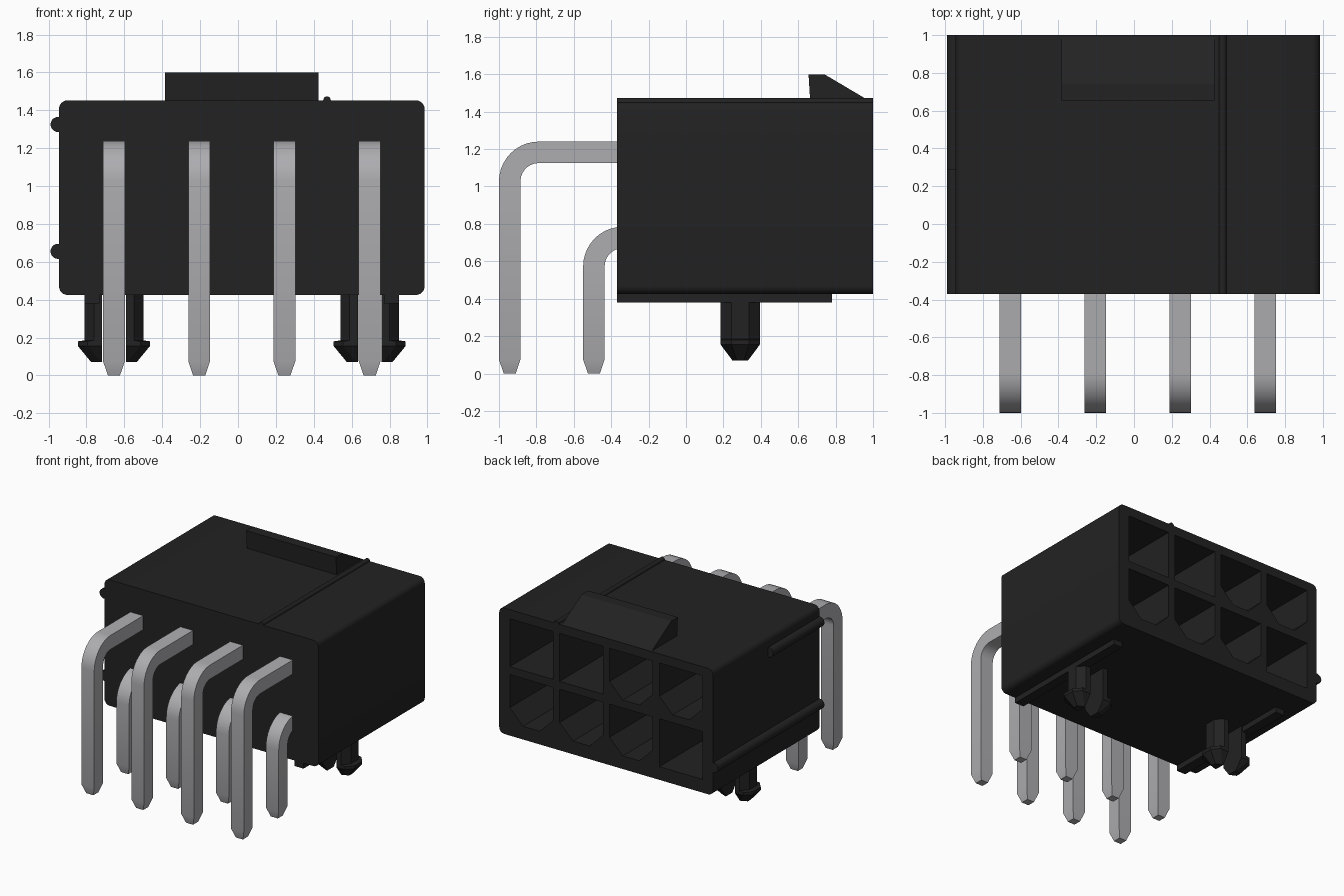
import bpy, bmesh, math

if "Cube" in bpy.data.objects:
    bpy.data.objects.remove(bpy.data.objects["Cube"])


def material(name, rgb):
    m = bpy.data.materials.new(name)
    m.diffuse_color = (*rgb, 1)
    m.use_nodes = True
    m.node_tree.nodes["Principled BSDF"].inputs["Base Color"].default_value = m.diffuse_color
    return m


BLACK = material("black_plastic", (0.016, 0.016, 0.016))
METAL = material("tinned_metal", (0.42, 0.42, 0.44))
MID = 0.02                                   # centre of the housing in x
COLUMNS = [MID + dx for dx in (-0.675, -0.225, 0.225, 0.675)]
ROWS = (0.7275, 1.1825)


def loft(name, rings, mat):
    """Skin a list of equal-length point rings and cap both ends."""
    bm = bmesh.new()
    vs = [[bm.verts.new(p) for p in r] for r in rings]
    n = len(rings[0])
    for a, b in zip(vs, vs[1:]):
        for i in range(n):
            bm.faces.new((a[i], a[(i + 1) % n], b[(i + 1) % n], b[i]))
    bm.faces.new(vs[0])
    bm.faces.new(vs[-1])
    bmesh.ops.recalc_face_normals(bm, faces=bm.faces)
    me = bpy.data.meshes.new(name)
    bm.to_mesh(me)
    bm.free()
    me.materials.append(mat)
    ob = bpy.data.objects.new(name, me)
    bpy.context.collection.objects.link(ob)
    return ob


def along_y(name, xz, y0, y1, mat=BLACK):
    return loft(name, [[(x, y, z) for x, z in xz] for y in (y0, y1)], mat)


def rect(x0, x1, z0, z1):
    return [(x0, z0), (x1, z0), (x1, z1), (x0, z1)]


def circle(x, z, r, n=20):
    return [(x + r * math.cos(2 * math.pi * i / n),
             z + r * math.sin(2 * math.pi * i / n)) for i in range(n)]


def rounded(x0, x1, z0, z1, r, seg=6):
    pts = []
    for q, (cx, cz) in enumerate(rect(x0 + r, x1 - r, z0 + r, z1 - r)):
        for i in range(seg + 1):
            t = math.pi + math.pi / 2 * (q + i / seg)
            pts.append((cx + r * math.cos(t), cz + r * math.sin(t)))
    return pts


def select_only(ob):
    bpy.ops.object.select_all(action='DESELECT')
    ob.select_set(True)
    bpy.context.view_layer.objects.active = ob


# Housing with eight keyed sockets opening to the back
housing = along_y("housing", rounded(-0.945, 0.985, 0.425, 1.452, 0.045), -0.37, 1.0)
cutters = []
for row, z in enumerate(ROWS):
    for col, x in enumerate(COLUMNS):
        h, c = 0.195, 0.12
        square = col >= 2 if row else col == 0
        if square:
            shape = rect(x - h, x + h, z - h, z + h)
        else:
            shape = [(x - h, z + h), (x - h, z - h + c), (x - h + c, z - h),
                     (x + h - c, z - h), (x + h, z - h + c), (x + h, z + h)]
        cutters.append(along_y("socket_cutter", shape, -0.2, 1.1))
select_only(cutters[0])
for cutter in cutters:
    cutter.select_set(True)
bpy.ops.object.join()
cutter = bpy.context.view_layer.objects.active
cutter.hide_render = True
mod = housing.modifiers.new("sockets", 'BOOLEAN')
mod.operation, mod.solver, mod.object = 'DIFFERENCE', 'EXACT', cutter
select_only(housing)
bpy.ops.object.modifier_apply(modifier="sockets")
bpy.data.objects.remove(cutter)

# Latch ramp on the top
ramp = [(0.665, 1.44), (0.655, 1.6), (0.74, 1.6), (0.99, 1.452), (0.99, 1.44)]
loft("latch_ramp", [[(x, y, z) for y, z in ramp] for x in (-0.385, 0.425)], BLACK)

# Round keying ribs on the top and left side
along_y("top_rib", circle(0.47, 1.453, 0.02), -0.37, 1.0)
along_y("lower_side_rib", circle(-0.95, 0.655, 0.04), -0.37, 1.0)
along_y("upper_side_rib", circle(-0.95, 1.325, 0.04), -0.37, 0.29)

# Stand-off skids and split snap pegs underneath
for side in (-1, 1):
    x = MID + side * 0.79
    along_y("skid", rect(x - 0.04, x + 0.04, 0.38, 0.44), -0.37, 0.78)
    for prong in (-1, 1):
        rings = []
        for z, r, d in ((0.44, 0.155, 0.105), (0.185, 0.155, 0.105),
                        (0.18, 0.19, 0.105), (0.155, 0.19, 0.105),
                        (0.07, 0.12, 0.042)):
            half = [(0.0625, -d), (r - 0.05, -d), (r, -d * 0.45),
                    (r, d * 0.45), (r - 0.05, d), (0.0625, d)]
            rings.append([(MID + side * 0.675 + prong * px, 0.29 + py, z)
                          for px, py in half])
        loft("snap_prong", rings, BLACK)

# Right-angle square pins with tapered tips
BEND = 0.155
for z, y in zip(ROWS, (-0.4925, -0.9425)):
    path = [(0.4, z, 0, 0.0575)]             # y, z, turn angle, half width
    for i in range(11):
        t = math.pi / 2 * i / 10
        path.append((y + BEND - BEND * math.sin(t), z - BEND + BEND * math.cos(t), t, 0.0575))
    path += [(y, 0.075, math.pi / 2, 0.0575), (y, 0, math.pi / 2, 0.032)]
    for x in COLUMNS:
        rings = [[(x + sx * h, py - sn * h * math.sin(t), pz + sn * h * math.cos(t))
                  for sx, sn in ((-1, -1), (1, -1), (1, 1), (-1, 1))]
                 for py, pz, t, h in path]
        loft("pin", rings, METAL)

# Smooth the rounded surfaces, keep hard edges
bpy.ops.object.select_all(action='SELECT')
bpy.context.view_layer.objects.active = housing
bpy.ops.object.shade_smooth_by_angle(angle=math.radians(25))
